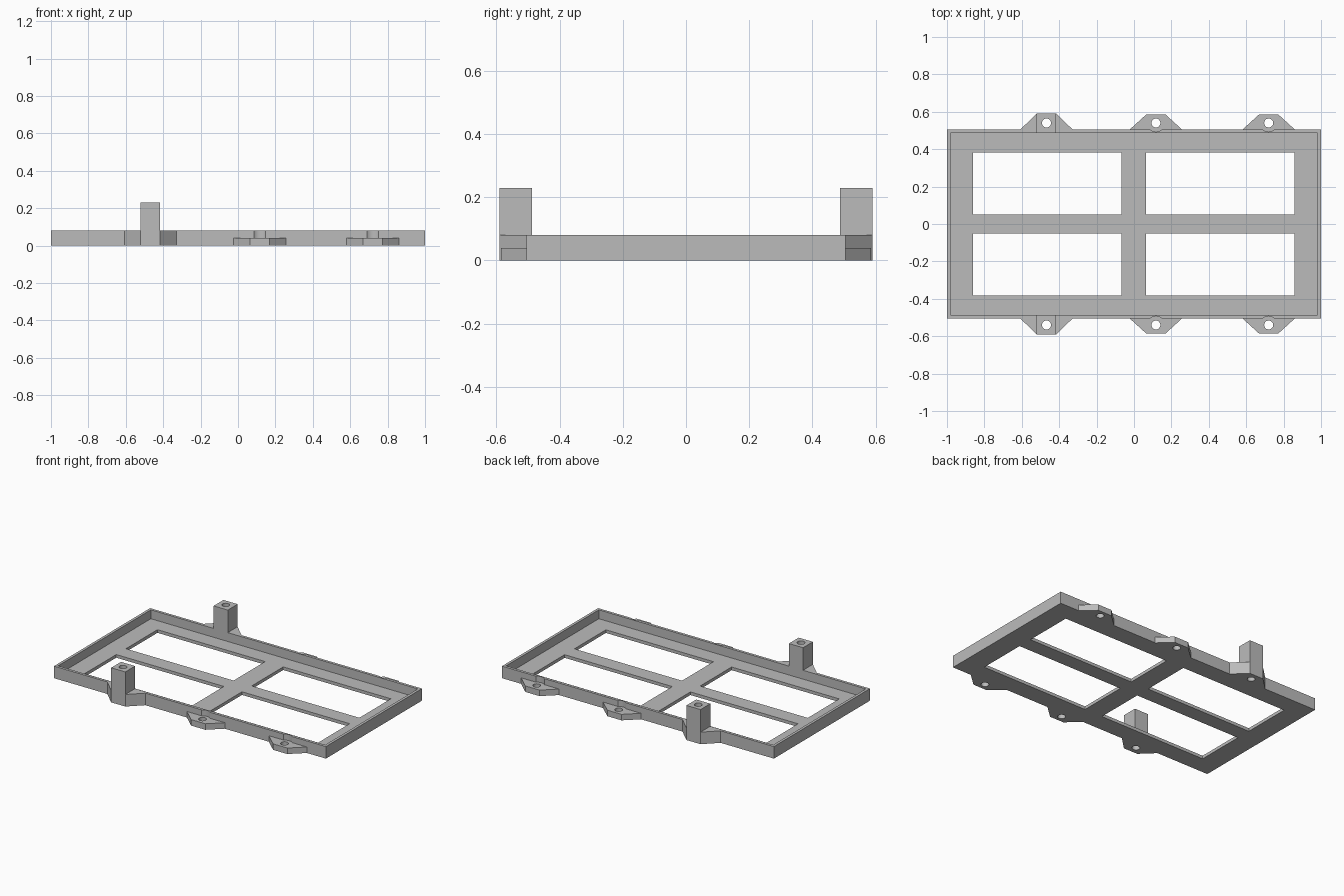
import bpy
import bmesh
from mathutils import Matrix, Vector

if "Cube" in bpy.data.objects:
    bpy.data.objects.remove(bpy.data.objects["Cube"], do_unlink=True)

# Main dimensions
HALF_X, HALF_Y, WALL_H = 1.0, 0.505, 0.08
WALL, FLOOR = 0.018, 0.021
HOLE_Y, HOLE_R = 0.54, 0.024
TAB_H, POST_TOP = 0.04, 0.23
POST_X, LOW_TAB_XS = -0.468, (0.117, 0.72)

grey = bpy.data.materials.new("plain_grey")
grey.use_nodes = True
grey.diffuse_color = (0.5, 0.5, 0.5, 1)
grey.node_tree.nodes["Principled BSDF"].inputs["Base Color"].default_value = (0.5, 0.5, 0.5, 1)


def make_object(name, bm):
    bmesh.ops.recalc_face_normals(bm, faces=bm.faces)
    mesh = bpy.data.meshes.new(name)
    bm.to_mesh(mesh)
    bm.free()
    mesh.materials.append(grey)
    obj = bpy.data.objects.new(name, mesh)
    bpy.context.collection.objects.link(obj)
    return obj


def box(name, low, high):
    low, high = Vector(low), Vector(high)
    bm = bmesh.new()
    bmesh.ops.create_cube(bm, size=1)
    bmesh.ops.scale(bm, vec=high - low, verts=bm.verts)
    bmesh.ops.translate(bm, vec=(low + high) / 2, verts=bm.verts)
    return make_object(name, bm)


def cylinder(name, x, y, radius, z0, z1):
    bm = bmesh.new()
    bmesh.ops.create_cone(bm, cap_ends=True, segments=32, radius1=radius, radius2=radius,
                          depth=z1 - z0, matrix=Matrix.Translation((x, y, (z0 + z1) / 2)))
    return make_object(name, bm)


def prism(name, outline, z0, z1):
    bm = bmesh.new()
    face = bm.faces.new([bm.verts.new((x, y, z0)) for x, y in outline])
    grown = bmesh.ops.extrude_face_region(bm, geom=[face])["geom"]
    top = [v for v in grown if isinstance(v, bmesh.types.BMVert)]
    bmesh.ops.translate(bm, vec=(0, 0, z1 - z0), verts=top)
    return make_object(name, bm)


def cut(obj, cutter):
    """Subtract the cutter, bake the result and discard the cutter."""
    mod = obj.modifiers.new("cut", "BOOLEAN")
    mod.operation, mod.solver, mod.object = "DIFFERENCE", "EXACT", cutter
    bpy.context.view_layer.update()
    graph = bpy.context.evaluated_depsgraph_get()
    baked = bpy.data.meshes.new_from_object(obj.evaluated_get(graph))
    obj.modifiers.clear()
    obj.data = baked
    bpy.data.objects.remove(cutter, do_unlink=True)


def tab(name, x, side, depth, height):
    """Trapezoid mounting ear on the front or back wall."""
    outline = [(x - 0.14, HALF_Y), (x + 0.14, HALF_Y),
               (x + 0.052, HALF_Y + depth), (x - 0.052, HALF_Y + depth)]
    return prism(name, [(px, py * side) for px, py in outline], 0, height)


# Tray: walls around a thin floor
tray = box("tray_frame", (-HALF_X, -HALF_Y, 0), (HALF_X, HALF_Y, WALL_H))
cut(tray, box("pocket", (WALL - HALF_X, WALL - HALF_Y, FLOOR),
              (HALF_X - WALL, HALF_Y - WALL, 0.2)))

# Four floor openings
for x0, x1 in ((-0.86, -0.068), (0.065, 0.857)):
    for y0, y1 in ((-0.382, -0.051), (0.051, 0.382)):
        cut(tray, box("opening", (x0, y0, -0.1), (x1, y1, 0.1)))

parts = [tray]
for side, label in ((-1, "front"), (1, "back")):
    # Low ears with screw holes and a shallow clearance in the wall
    for i, x in enumerate(LOW_TAB_XS):
        ear = tab(f"{label}_low_ear_{i + 1}", x, side, 0.08, TAB_H)
        cut(ear, cylinder("hole", x, side * HOLE_Y, HOLE_R, -0.1, 0.3))
        cut(tray, cylinder("clearance", x, side * HOLE_Y, 0.047, TAB_H, 0.2))
        parts.append(ear)

    # Tall post on a full height ear, drilled all the way through
    base = tab(f"{label}_post_base", POST_X, side, 0.085, WALL_H)
    ys = sorted((side * 0.487, side * 0.59))
    post = box(f"{label}_post", (POST_X - 0.052, ys[0], WALL_H),
               (POST_X + 0.052, ys[1], POST_TOP))
    for part in (base, post):
        cut(part, cylinder("hole", POST_X, side * HOLE_Y, HOLE_R, -0.1, 0.4))
        parts.append(part)

# Smooth the round holes, keep the edges sharp
bpy.ops.object.select_all(action="DESELECT")
for part in parts:
    part.select_set(True)
bpy.context.view_layer.objects.active = tray
bpy.ops.object.shade_smooth_by_angle(angle=0.52)
